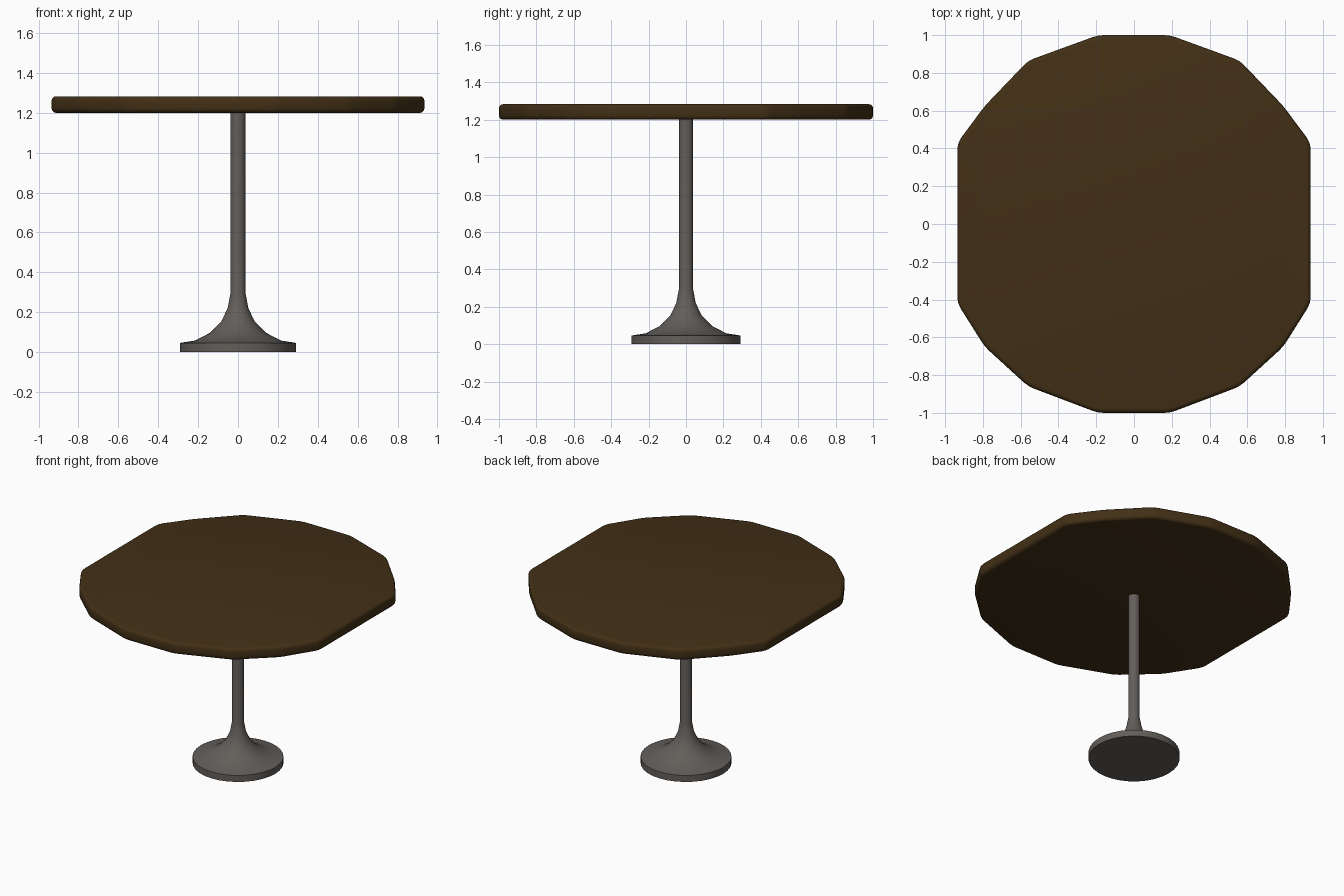
import bpy, bmesh, math

if "Cube" in bpy.data.objects:
    bpy.data.objects.remove(bpy.data.objects["Cube"])


def make_object(name, bm, color, angle):
    bmesh.ops.recalc_face_normals(bm, faces=bm.faces)
    mesh = bpy.data.meshes.new(name)
    bm.to_mesh(mesh)
    bm.free()
    obj = bpy.data.objects.new(name, mesh)
    bpy.context.collection.objects.link(obj)
    mat = bpy.data.materials.new(name + "_material")
    mat.diffuse_color = (*color, 1)
    mat.use_nodes = True
    mat.node_tree.nodes["Principled BSDF"].inputs["Base Color"].default_value = mat.diffuse_color
    mesh.materials.append(mat)
    bpy.ops.object.select_all(action='DESELECT')
    obj.select_set(True)
    bpy.context.view_layer.objects.active = obj
    bpy.ops.object.shade_smooth_by_angle(angle=math.radians(angle))
    return obj


# Tabletop: faceted outline (right half mirrored to the left), softened corners and rims
half = [(0.19, -1.0), (0.56, -0.86), (0.79, -0.65), (0.935, -0.42),
        (0.935, 0.43), (0.79, 0.625), (0.56, 0.865), (0.19, 1.0)]
outline = half + [(-x, y) for x, y in reversed(half)]
bm = bmesh.new()
face = bm.faces.new([bm.verts.new((x, y, 1.2)) for x, y in outline])
ext = bmesh.ops.extrude_face_region(bm, geom=[face])
for v in ext["geom"]:
    if isinstance(v, bmesh.types.BMVert):
        v.co.z = 1.283
bm.normal_update()
uprights = [e for e in bm.edges if abs(e.verts[0].co.z - e.verts[1].co.z) > 0.01]
bmesh.ops.bevel(bm, geom=uprights, offset=0.03, segments=2, profile=0.5, affect='EDGES')
rims = [e for e in bm.edges if abs(e.verts[0].co.z - e.verts[1].co.z) < 0.001]
bmesh.ops.bevel(bm, geom=rims, offset=0.022, segments=3, profile=0.5, affect='EDGES')
make_object("tabletop", bm, (0.055, 0.029, 0.008), 35)

# Pedestal: lathed disc foot flaring up into a slim pole
profile = [(0.292, 0), (0.292, 0.046), (0.215, 0.058), (0.14, 0.097), (0.083, 0.155),
           (0.052, 0.22), (0.037, 0.3), (0.037, 1.21)]
SIDES = 32
bm = bmesh.new()
rings = []
for r, z in profile:
    rings.append([bm.verts.new((r * math.cos(2 * math.pi * i / SIDES),
                                r * math.sin(2 * math.pi * i / SIDES), z))
                  for i in range(SIDES)])
for low, high in zip(rings, rings[1:]):
    for i in range(SIDES):
        j = (i + 1) % SIDES
        bm.faces.new((low[i], low[j], high[j], high[i]))
bm.faces.new(rings[0])
bm.faces.new(rings[-1])
make_object("pedestal", bm, (0.125, 0.112, 0.102), 35)
